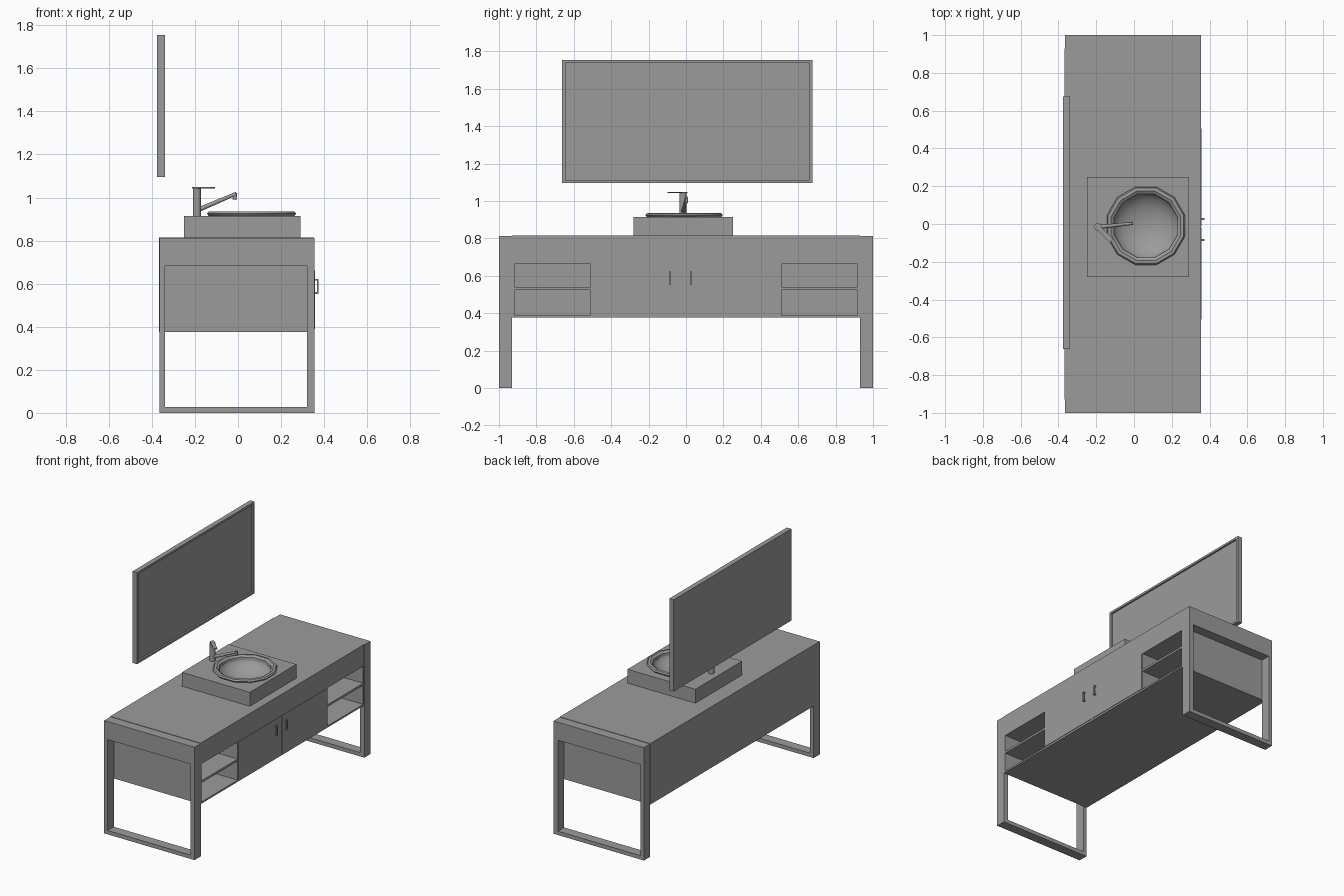
import bpy, bmesh, math
from mathutils import Vector

if "Cube" in bpy.data.objects:
    bpy.data.objects.remove(bpy.data.objects["Cube"])

grey = bpy.data.materials.new("plain grey")
grey.use_nodes = True
GREY = (0.33, 0.33, 0.33, 1)
grey.diffuse_color = GREY
grey.node_tree.nodes["Principled BSDF"].inputs["Base Color"].default_value = GREY


def finish(name, bm, smooth=False):
    bmesh.ops.recalc_face_normals(bm, faces=bm.faces)
    mesh = bpy.data.meshes.new(name)
    bm.to_mesh(mesh)
    bm.free()
    mesh.materials.append(grey)
    ob = bpy.data.objects.new(name, mesh)
    bpy.context.collection.objects.link(ob)
    if smooth:
        activate(ob)
        bpy.ops.object.shade_smooth_by_angle(angle=math.radians(35))
    return ob


def activate(ob):
    bpy.ops.object.select_all(action='DESELECT')
    ob.select_set(True)
    bpy.context.view_layer.objects.active = ob


def box(name, x, y, z):
    bm = bmesh.new()
    bmesh.ops.create_cube(bm, size=1)
    for v in bm.verts:
        v.co = [a + (b - a) * (c + 0.5) for (a, b), c in zip((x, y, z), v.co)]
    return finish(name, bm)


def rod(name, start, end, r1, r2, sides=16):
    a, b = Vector(start), Vector(end)
    bm = bmesh.new()
    bmesh.ops.create_cone(bm, cap_ends=True, segments=sides, radius1=r1, radius2=r2,
                          depth=(b - a).length)
    turn = (b - a).to_track_quat('Z', 'Y')
    for v in bm.verts:
        v.co = turn @ v.co + (a + b) / 2
    return finish(name, bm, True)


def cut(ob, cutter):
    cutter.hide_render = True
    mod = ob.modifiers.new("cut", 'BOOLEAN')
    mod.operation, mod.object, mod.solver = 'DIFFERENCE', cutter, 'EXACT'
    activate(ob)
    bpy.ops.object.modifier_apply(modifier=mod.name)
    bpy.data.objects.remove(cutter)


# Cabinet body with four open shelf niches
BACK, FRONT = -0.367, 0.354
body = box("cabinet_body", (BACK, FRONT), (-0.93, 0.93), (0.376, 0.815))
for side in (-1, 1):
    y = sorted((side * 0.51, side * 0.918))
    for z in ((0.388, 0.525), (0.54, 0.662)):
        cut(body, box("niche_cutter", (0.02, 0.5), y, z))

# End frames: a closed loop of legs, floor rail and deep top rail
for label, side in (("right", -1), ("left", 1)):
    y = sorted((side * 0.93, side))
    frame = box(label + "_end_frame", (-0.365, 0.355), y, (0, 0.812))
    cut(frame, box("frame_cutter", (-0.338, 0.32), (y[0] - 0.1, y[1] + 0.1), (0.028, 0.682)))

# Doors with a narrow gap, and bracket handles
for label, y, hy in (("right", (-0.505, -0.018), -0.085), ("left", (-0.01, 0.505), 0.027)):
    box(label + "_door", (FRONT - 0.002, 0.358), y, (0.39, 0.662))
    hw = (hy - 0.006, hy + 0.006)
    box(label + "_handle_grip", (0.367, 0.374), hw, (0.553, 0.622))
    for z in (0.553, 0.614):
        box(label + "_handle_post", (0.355, 0.369), hw, (z, z + 0.008))

# Basin block hollowed by a smooth bowl
CX, CY = 0.063, -0.01
block = box("basin_block", (-0.25, 0.29), (-0.28, 0.25), (0.813, 0.915))
bm = bmesh.new()
bmesh.ops.create_uvsphere(bm, u_segments=36, v_segments=20, radius=1)
for v in bm.verts:
    v.co = (CX + v.co.x * 0.18, CY + v.co.y * 0.18, 0.93 + v.co.z * 0.108)
cut(block, finish("bowl_cutter", bm))
activate(block)
bpy.ops.object.shade_smooth_by_angle(angle=math.radians(35))

# Twelve-sided raised rim
profile = [(0.172, 0.905), (0.174, 0.925), (0.19, 0.936), (0.207, 0.934),
           (0.214, 0.925), (0.207, 0.915), (0.195, 0.91)]
bm = bmesh.new()
rings = []
for i in range(12):
    a = math.tau * (i + 0.5) / 12
    rings.append([bm.verts.new((CX + r * math.cos(a), CY + r * math.sin(a), z))
                  for r, z in profile])
for i, ring in enumerate(rings):
    after = rings[(i + 1) % 12]
    for j in range(len(profile)):
        k = (j + 1) % len(profile)
        bm.faces.new((ring[j], after[j], after[k], ring[k]))
finish("basin_rim", bm, True)

# Tap: post, rising spout, nozzle and flat lever
rod("tap_post", (-0.191, -0.016, 0.91), (-0.191, -0.016, 1.042), 0.019, 0.019, 20)
rod("tap_spout", (-0.18, -0.015, 0.945), (-0.008, 0.003, 1.018), 0.011, 0.008)
rod("tap_nozzle", (-0.013, 0.003, 1.022), (-0.016, 0.003, 0.99), 0.009, 0.009)
lever = box("tap_lever", (-0.02, 0.105), (-0.013, 0.013), (-0.003, 0.003))
lever.location = (-0.191, -0.016, 1.045)
lever.rotation_euler.z = math.radians(-45)

# Wall mirror with a thin raised frame
mirror = box("wall_mirror", (-0.375, -0.34), (-0.662, 0.675), (1.095, 1.755))
cut(mirror, box("mirror_cutter", (-0.352, -0.3), (-0.644, 0.657), (1.11, 1.74)))
